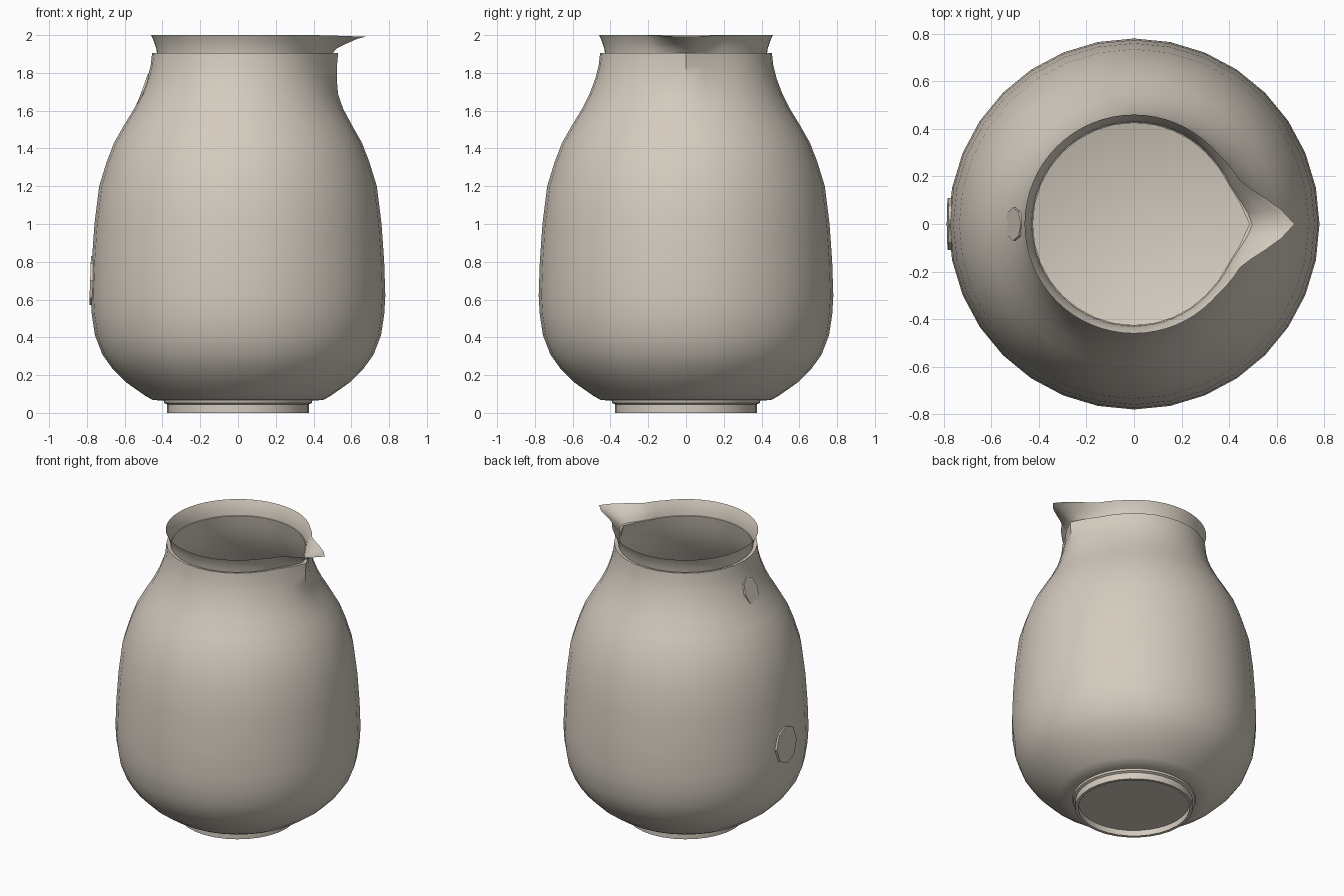
import bpy, bmesh, math
from mathutils import Matrix

cube = bpy.data.objects.get("Cube")
if cube:
    bpy.data.objects.remove(cube, do_unlink=True)

clay = bpy.data.materials.new("warm_grey_ceramic")
clay.use_nodes = True
COLOUR = (0.66, 0.60, 0.52, 1)
clay.diffuse_color = COLOUR
clay.node_tree.nodes["Principled BSDF"].inputs["Base Color"].default_value = COLOUR

SPOUT = [(0, 0.215), (8, 0.14), (14, 0.07), (22, 0.022), (40, 0), (181, 0)]


def spout_bulge(angle):
    """Extra radius of the pouring lip at an angle from +x."""
    a = abs((math.degrees(angle) + 180) % 360 - 180)
    for (a0, e0), (a1, e1) in zip(SPOUT, SPOUT[1:]):
        if a <= a1:
            return e0 + (e1 - e0) * (a - a0) / (a1 - a0)
    return 0


def finish(name, bm, angle):
    mesh = bpy.data.meshes.new(name)
    bm.to_mesh(mesh)
    bm.free()
    obj = bpy.data.objects.new(name, mesh)
    bpy.context.collection.objects.link(obj)
    mesh.materials.append(clay)
    bpy.ops.object.select_all(action='DESELECT')
    obj.select_set(True)
    bpy.context.view_layer.objects.active = obj
    bpy.ops.object.shade_smooth_by_angle(angle=math.radians(angle))
    return obj


def lathe(name, profile, sides, angle=40, caps=True):
    """Loft rings of (radius, height, spout share)."""
    bm = bmesh.new()
    rings = []
    for r, z, share in profile:
        ring = []
        for i in range(sides):
            t = math.tau * i / sides
            bulge = spout_bulge(t)
            rad = r + share * bulge
            dip = 0.04 * bulge if z > 1.99 else 0
            ring.append(bm.verts.new((rad * math.cos(t), rad * math.sin(t), z - dip)))
        rings.append(ring)
    for low, high in zip(rings, rings[1:]):
        for i in range(sides):
            j = (i + 1) % sides
            bm.faces.new((low[i], low[j], high[j], high[i]))
    if caps:
        bm.faces.new(rings[0][::-1])
        bm.faces.new(rings[-1])
    return finish(name, bm, angle)


# Foot ring with a recessed underside
lathe("foot", [(0.355, 0.04, 0), (0.355, 0, 0), (0.375, 0, 0), (0.375, 0.045, 0),
               (0.39, 0.052, 0), (0.395, 0.07, 0)], 32)

# Hollow body: outer wall, lip, inner wall and flat floor
outer = [(0.395, 0.065, 0), (0.45, 0.068, 0), (0.49, 0.09, 0), (0.59, 0.16, 0),
         (0.665, 0.235, 0), (0.717, 0.307, 0), (0.757, 0.41, 0), (0.774, 0.52, 0),
         (0.78, 0.62, 0), (0.774, 0.8, 0), (0.76, 1.0, 0), (0.735, 1.2, 0),
         (0.695, 1.33, 0), (0.656, 1.43, 0), (0.605, 1.52, 0), (0.55, 1.61, 0.03),
         (0.51, 1.69, 0.09), (0.48, 1.77, 0.2), (0.462, 1.84, 0.29), (0.455, 1.905, 0.35)]
lip = [(0.445, 1.905, 0.33), (0.425, 1.898, 0.28)]
inner = [(r - 0.025, z, s) for r, z, s in reversed(outer[4:-1])]
lathe("body", outer + lip + inner + [(0.56, 0.16, 0), (0.47, 0.1, 0)], 32)

# Thin flared collar with pouring spout
lathe("collar_and_spout", [(0.428, 1.895, 0.3), (0.433, 1.93, 0.42), (0.441, 1.955, 0.62),
                           (0.45, 1.98, 0.84), (0.46, 2.0, 1)], 64, 60, caps=False)


def handle_socket(name, x, z, half_width, half_height, tilt):
    """Octagonal patch on the -x side, almost flush with the wall."""
    bm = bmesh.new()
    bmesh.ops.create_cone(bm, cap_ends=True, segments=8, radius1=1, radius2=1, depth=0.02)
    bm.transform(Matrix.Translation((x, 0, z))
                 @ Matrix.Rotation(math.radians(tilt - 90), 4, 'Y')
                 @ Matrix.Diagonal((half_height, half_width, 1, 1)))
    finish(name, bm, 30)


# Patches where a handle would join
handle_socket("upper_handle_socket", -0.499, 1.705, 0.07, 0.095, 20)
handle_socket("lower_handle_socket", -0.773, 0.7, 0.11, 0.13, 2)
